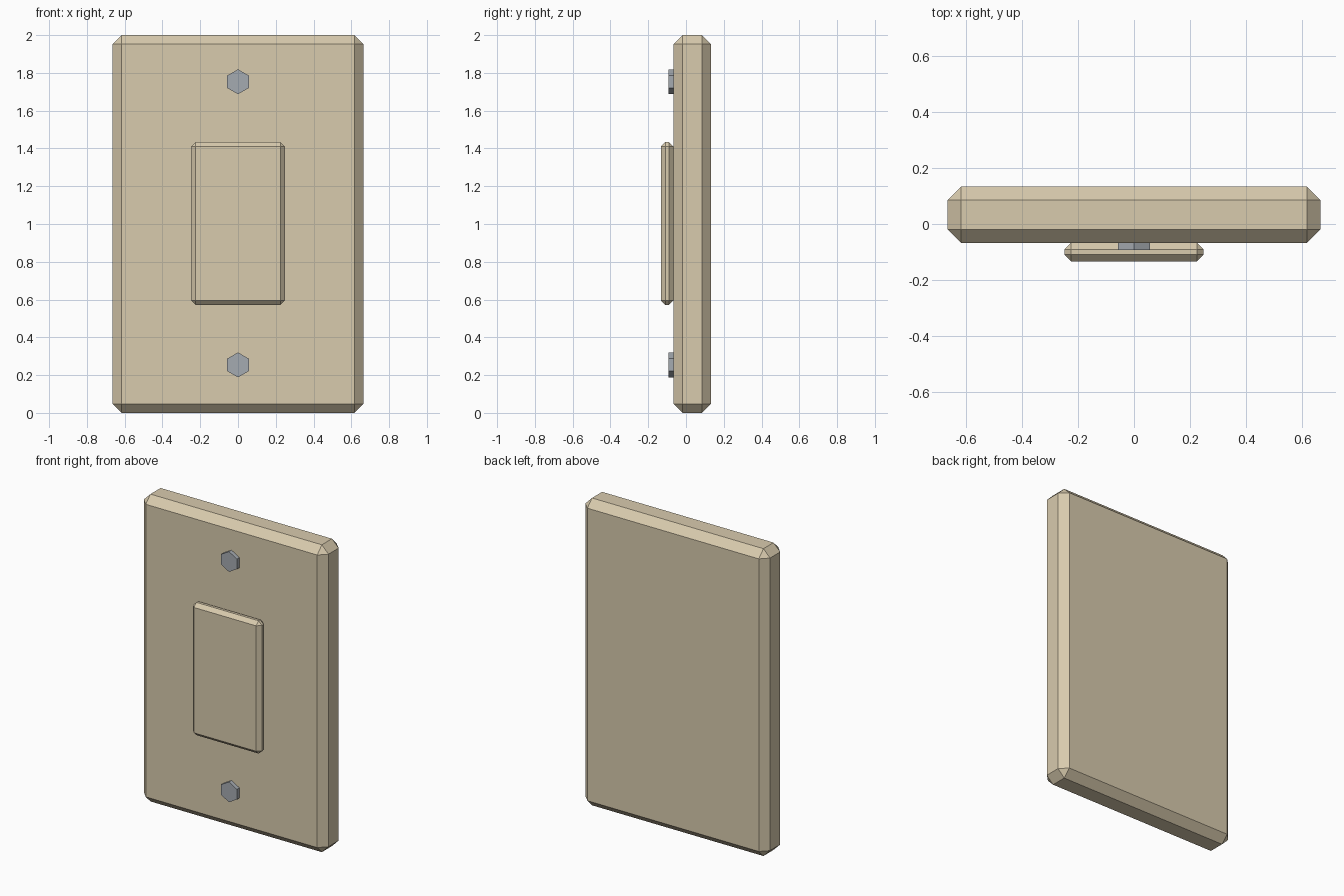
import bpy
import math

cube = bpy.data.objects.get("Cube")
if cube:
    bpy.data.objects.remove(cube, do_unlink=True)


def make_material(name, rgb):
    mat = bpy.data.materials.new(name)
    mat.use_nodes = True
    color = (*rgb, 1.0)
    mat.diffuse_color = color
    mat.node_tree.nodes["Principled BSDF"].inputs["Base Color"].default_value = color
    return mat


ivory = make_material("ivory plastic", (0.69, 0.595, 0.42))
steel = make_material("screw steel", (0.375, 0.405, 0.44))


def chamfered_box(name, size, center, chamfer, mat):
    bpy.ops.mesh.primitive_cube_add(size=1, location=center)
    obj = bpy.context.object
    obj.name = name
    obj.scale = size
    bpy.ops.object.transform_apply(location=False, rotation=False, scale=True)
    bevel = obj.modifiers.new("chamfer", "BEVEL")
    bevel.width = chamfer
    bevel.segments = 1
    bevel.limit_method = "ANGLE"
    obj.data.materials.append(mat)
    return obj


# Wall plate and rocker
chamfered_box("wall_plate", (1.33, 0.2, 2.0), (0, 0.033, 1.0), 0.048, ivory)
chamfered_box("rocker", (0.496, 0.066, 0.864), (0, -0.1, 1.003), 0.024, ivory)

# Hexagonal screw heads, one corner pointing up
for name, z in (("upper_screw", 1.753), ("lower_screw", 0.254)):
    bpy.ops.mesh.primitive_cylinder_add(
        vertices=6, radius=0.066, depth=0.05,
        location=(0, -0.068, z), rotation=(math.pi / 2, 0, 0))
    screw = bpy.context.object
    screw.name = name
    screw.data.materials.append(steel)
